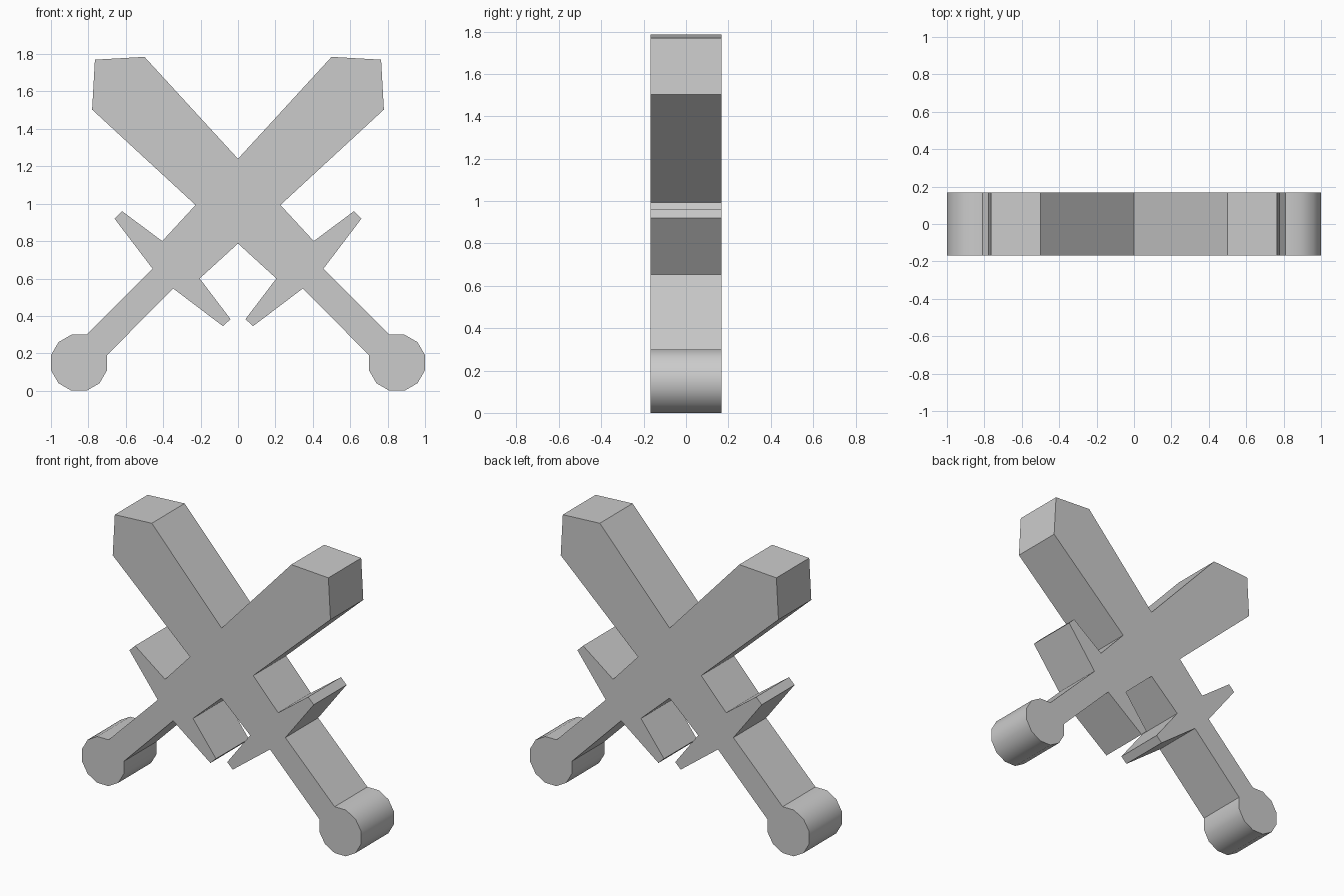
import bpy, bmesh, math

if "Cube" in bpy.data.objects:
    bpy.data.objects.remove(bpy.data.objects["Cube"])

HALF_DEPTH = 0.168

# Blade and upper guard edge, from the top crotch down to the pommel
upper = [(0, 1.24), (0.5, 1.785), (0.765, 1.77), (0.78, 1.503), (0.227, 0.993),
         (0.405, 0.8), (0.62, 0.96), (0.66, 0.92), (0.457, 0.653)]

# Pommel: twelve-sided round, open where the grip enters
R = 0.15 / math.cos(math.radians(15))
pommel = [(0.85 + R * math.cos(math.radians(105 - 30 * i)),
           0.15 + R * math.sin(math.radians(105 - 30 * i))) for i in range(11)]

# Lower grip and guard edge, back to the lower crotch
lower = [(0.347, 0.547), (0.08, 0.345), (0.04, 0.383), (0.205, 0.6), (0, 0.787)]

# Mirror the half outline across x = 0 to get the two crossed swords
half = upper + pommel + lower
outline = half + [(-x, z) for x, z in reversed(half[1:-1])]

# Extrude the outline through its depth
bm = bmesh.new()
face = bm.faces.new([bm.verts.new((x, -HALF_DEPTH, z)) for x, z in outline])
ext = bmesh.ops.extrude_face_region(bm, geom=[face], use_keep_orig=True)
verts = [g for g in ext["geom"] if isinstance(g, bmesh.types.BMVert)]
bmesh.ops.translate(bm, verts=verts, vec=(0, 2 * HALF_DEPTH, 0))
bmesh.ops.recalc_face_normals(bm, faces=bm.faces)
mesh = bpy.data.meshes.new("crossed_swords")
bm.to_mesh(mesh)
bm.free()

swords = bpy.data.objects.new("crossed_swords", mesh)
bpy.context.collection.objects.link(swords)

# Smooth pommel sides, sharp edges elsewhere
bpy.context.view_layer.objects.active = swords
swords.select_set(True)
bpy.ops.object.shade_smooth_by_angle(angle=math.radians(35))
